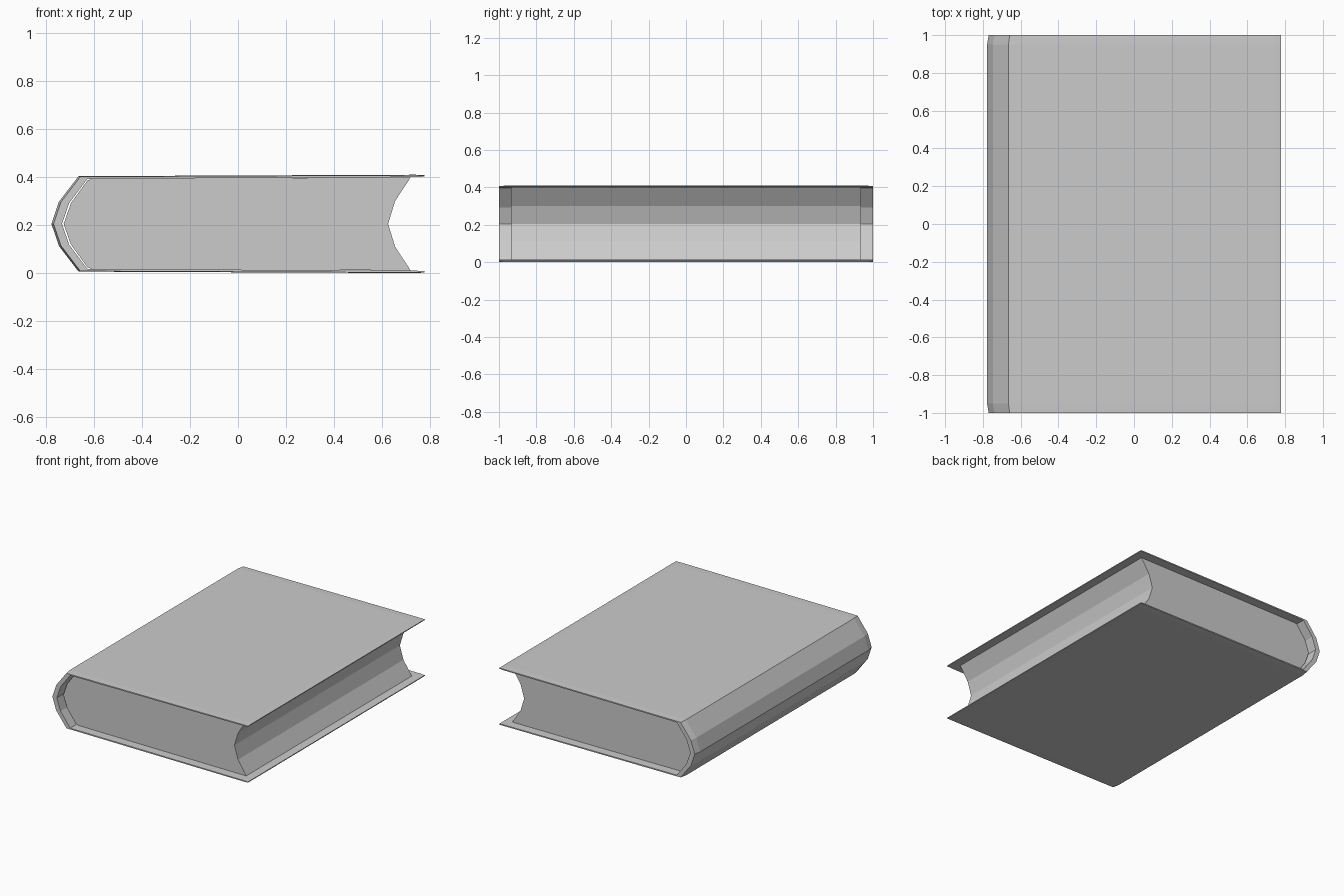
import bpy, bmesh

if "Cube" in bpy.data.objects:
    bpy.data.objects.remove(bpy.data.objects["Cube"])

MID = 0.205  # half height of the book, the plane of symmetry


def mirrored(half):
    """Complete an upper half profile (last point on the mid plane) downwards."""
    return half + [(x, 2 * MID - z) for x, z in reversed(half[:-1])]


def loft(name, sections):
    """Skin matching closed x-z loops given as (y, points), capped at both ends."""
    bm = bmesh.new()
    rings = [[bm.verts.new((x, y, z)) for x, z in pts] for y, pts in sections]
    n = len(rings[0])
    for a, b in zip(rings, rings[1:]):
        for i in range(n):
            j = (i + 1) % n
            bm.faces.new((a[i], a[j], b[j], b[i]))
    # End caps
    bm.faces.new(rings[0])
    bm.faces.new(rings[-1])
    bmesh.ops.recalc_face_normals(bm, faces=bm.faces)
    mesh = bpy.data.meshes.new(name)
    bm.to_mesh(mesh)
    bm.free()
    obj = bpy.data.objects.new(name, mesh)
    bpy.context.collection.objects.link(obj)
    return obj


# Cover: two thin boards joined by a thicker faceted spine, thinned at the ends
outer = mirrored([(0.778, 0.408), (0.74, 0.41), (-0.665, 0.404),
                  (-0.747, 0.297), (-0.778, MID)])
inner = mirrored([(0.778, 0.402), (0.74, 0.400), (-0.628, 0.393),
                  (-0.704, 0.292), (-0.734, MID)])


def cover_loop(t):
    out = [(a[0] + (b[0] - a[0]) * t, a[1] + (b[1] - a[1]) * t)
           for a, b in zip(outer, inner)]
    return out + inner[::-1]


loft("cover", [(-1.0, cover_loop(0.2)), (-0.95, cover_loop(0)),
               (0.95, cover_loop(0)), (1.0, cover_loop(0.2))])

# Page block: rounded at the spine, hollow at the fore edge
back = mirrored([(-0.605, 0.394), (-0.628, 0.386), (-0.697, 0.291), (-0.727, MID)])
fore = mirrored([(0.72, 0.399), (0.655, 0.30), (0.626, MID)])
pages = back + fore[::-1]
loft("pages", [(-0.935, pages), (0.935, pages)])
